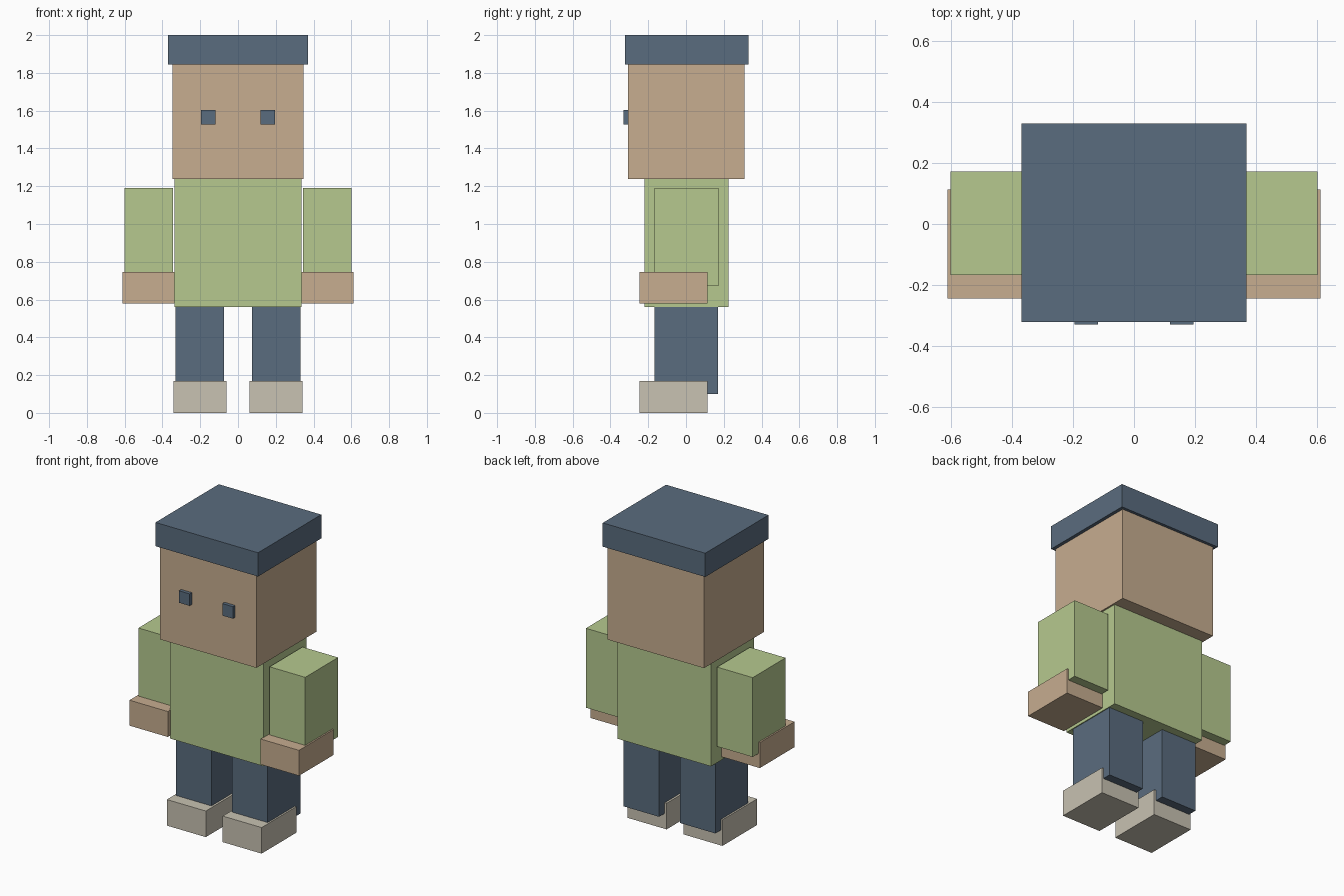
import bpy
import bmesh
from mathutils import Vector

if "Cube" in bpy.data.objects:
    bpy.data.objects.remove(bpy.data.objects["Cube"])


def srgb(hex_code):
    """Convert a hex colour to linear RGBA."""
    vals = [int(hex_code[i:i + 2], 16) / 255 for i in (0, 2, 4)]
    return [v / 12.92 if v <= 0.04045 else ((v + 0.055) / 1.055) ** 2.4 for v in vals] + [1.0]


def material(name, hex_code):
    mat = bpy.data.materials.new(name)
    mat.diffuse_color = srgb(hex_code)
    mat.use_nodes = True
    mat.node_tree.nodes["Principled BSDF"].inputs["Base Color"].default_value = mat.diffuse_color
    return mat


navy = material("slate blue", "5A6C7E")
skin = material("tan skin", "C7AD90")
green = material("light green", "B6C98F")
stone = material("pale stone", "C8C2B2")


def box(name, x, y, z, mat):
    """Flat-faced box from (min, max) ranges."""
    bm = bmesh.new()
    bmesh.ops.create_cube(bm, size=1)
    size = Vector([r[1] - r[0] for r in (x, y, z)])
    bmesh.ops.scale(bm, vec=size, verts=bm.verts)
    mesh = bpy.data.meshes.new(name)
    bm.to_mesh(mesh)
    bm.free()
    mesh.materials.append(mat)
    obj = bpy.data.objects.new(name, mesh)
    obj.location = [(r[0] + r[1]) / 2 for r in (x, y, z)]
    bpy.context.collection.objects.link(obj)
    return obj


def pair(name, x, y, z, mat):
    """Matching boxes on both sides of the body."""
    box("right_" + name, x, y, z, mat)
    box("left_" + name, (-x[1], -x[0]), y, z, mat)


# Head, cap and body
box("cap", (-0.37, 0.37), (-0.322, 0.33), (1.845, 2.0), navy)
box("head", (-0.348, 0.348), (-0.307, 0.311), (1.237, 1.845), skin)
box("torso", (-0.337, 0.337), (-0.22, 0.224), (0.56, 1.237), green)

# Eyes
pair("eye", (0.118, 0.195), (-0.33, -0.30), (1.526, 1.604), navy)

# Arms and hands
pair("arm", (0.345, 0.602), (-0.167, 0.172), (0.672, 1.19), green)
pair("hand", (0.335, 0.612), (-0.245, 0.113), (0.58, 0.746), skin)

# Legs and shoes
pair("leg", (0.075, 0.331), (-0.167, 0.17), (0.10, 0.565), navy)
pair("shoe", (0.061, 0.342), (-0.245, 0.113), (0.0, 0.17), stone)
